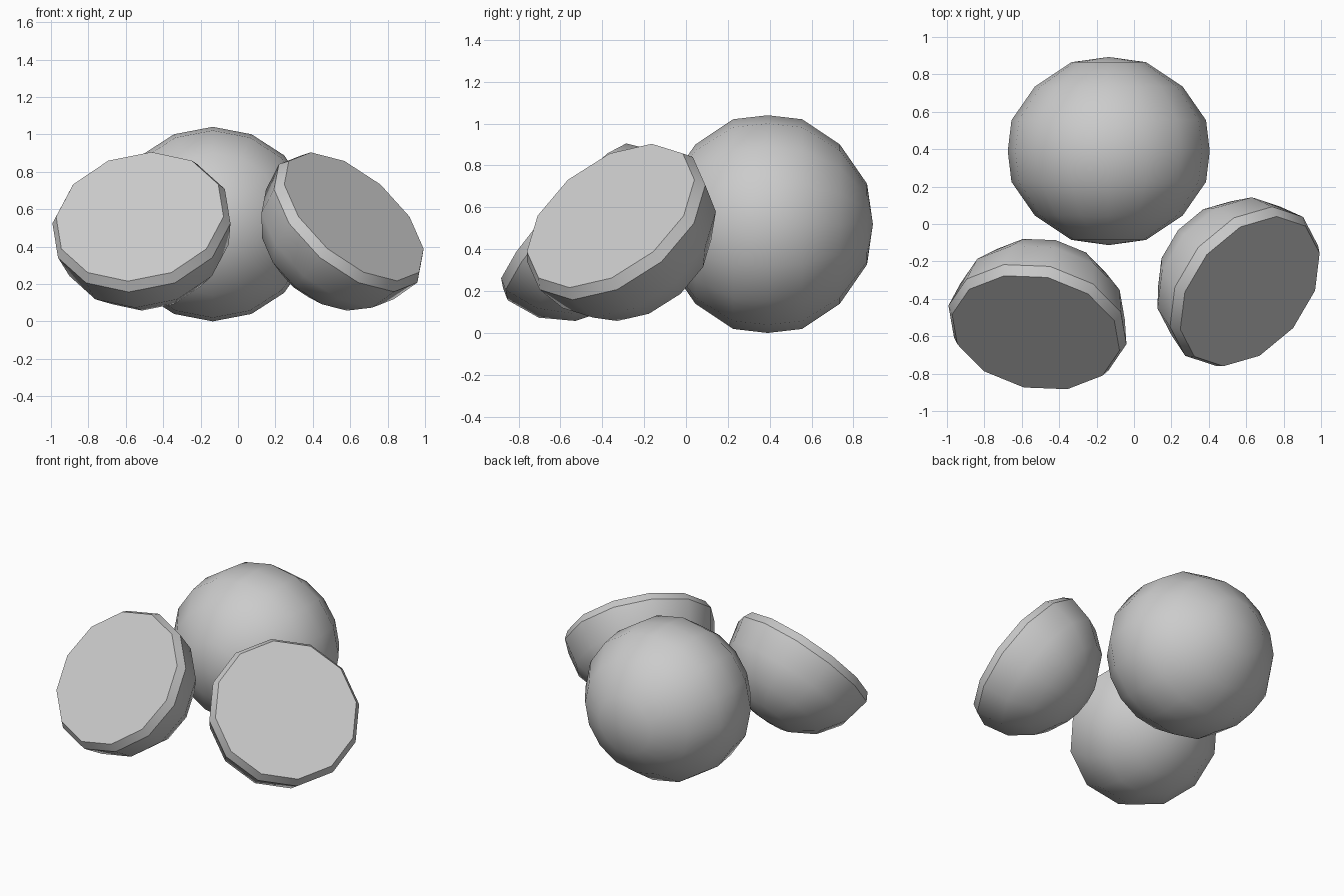
import bpy, bmesh, math
from mathutils import Vector

if "Cube" in bpy.data.objects:
    bpy.data.objects.remove(bpy.data.objects["Cube"])


def lathe(name, profile, sides, centre, axis, scale=(1, 1, 1)):
    """Spin (radius, height) points round local z, then aim local z along axis."""
    bm = bmesh.new()
    rings = []
    for r, h in profile:
        if r == 0:
            rings.append([bm.verts.new((0, 0, h))])
        else:
            rings.append([bm.verts.new((r * math.cos(math.tau * i / sides),
                                        r * math.sin(math.tau * i / sides), h))
                          for i in range(sides)])
    for a, b in zip(rings, rings[1:]):
        for i in range(sides):
            j = (i + 1) % sides
            loop = [a[i % len(a)], a[j % len(a)], b[j % len(b)], b[i % len(b)]]
            bm.faces.new(list(dict.fromkeys(loop)))
    # Flat cap on an open first ring
    if len(rings[0]) > 1:
        bm.faces.new(rings[0])
    bmesh.ops.recalc_face_normals(bm, faces=bm.faces)
    rot = Vector(axis).to_track_quat('Z', 'Y').to_matrix()
    for v in bm.verts:
        p = rot @ v.co
        v.co = Vector([p[k] * scale[k] + centre[k] for k in range(3)])
    mesh = bpy.data.meshes.new(name)
    bm.to_mesh(mesh)
    bm.free()
    ob = bpy.data.objects.new(name, mesh)
    bpy.context.collection.objects.link(ob)
    bpy.ops.object.select_all(action='DESELECT')
    bpy.context.view_layer.objects.active = ob
    ob.select_set(True)
    bpy.ops.object.shade_smooth_by_angle(angle=math.radians(35))
    return ob


# Whole fruit: slightly flattened ball with its poles front and back
half = [(0.20, 0.475), (0.395, 0.345), (0.52, 0.165)]
ball = [(0, 0.503)] + half + [(0.54, 0)] + [(r, -h) for r, h in half[::-1]] + [(0, -0.503)]
lathe("whole_fruit", ball, 16, (-0.135, 0.39, 0.52), (0, -1, 0), (1, 1, 0.52 / 0.54))

# Cut halves: flat face, bevelled rim, rounded back
dome = [(0.458, 0)]
for k in range(4):
    a = math.radians(22.5 * k)
    dome.append((0.487 * math.cos(a), -0.055 - 0.445 * math.sin(a)))
dome.append((0, -0.5))
lathe("left_half", dome, 12, (-0.525, -0.58, 0.56), (-0.16, -0.74, 0.66))
lathe("right_half", dome, 12, (0.62, -0.36, 0.56), (0.57, -0.485, 0.66))
